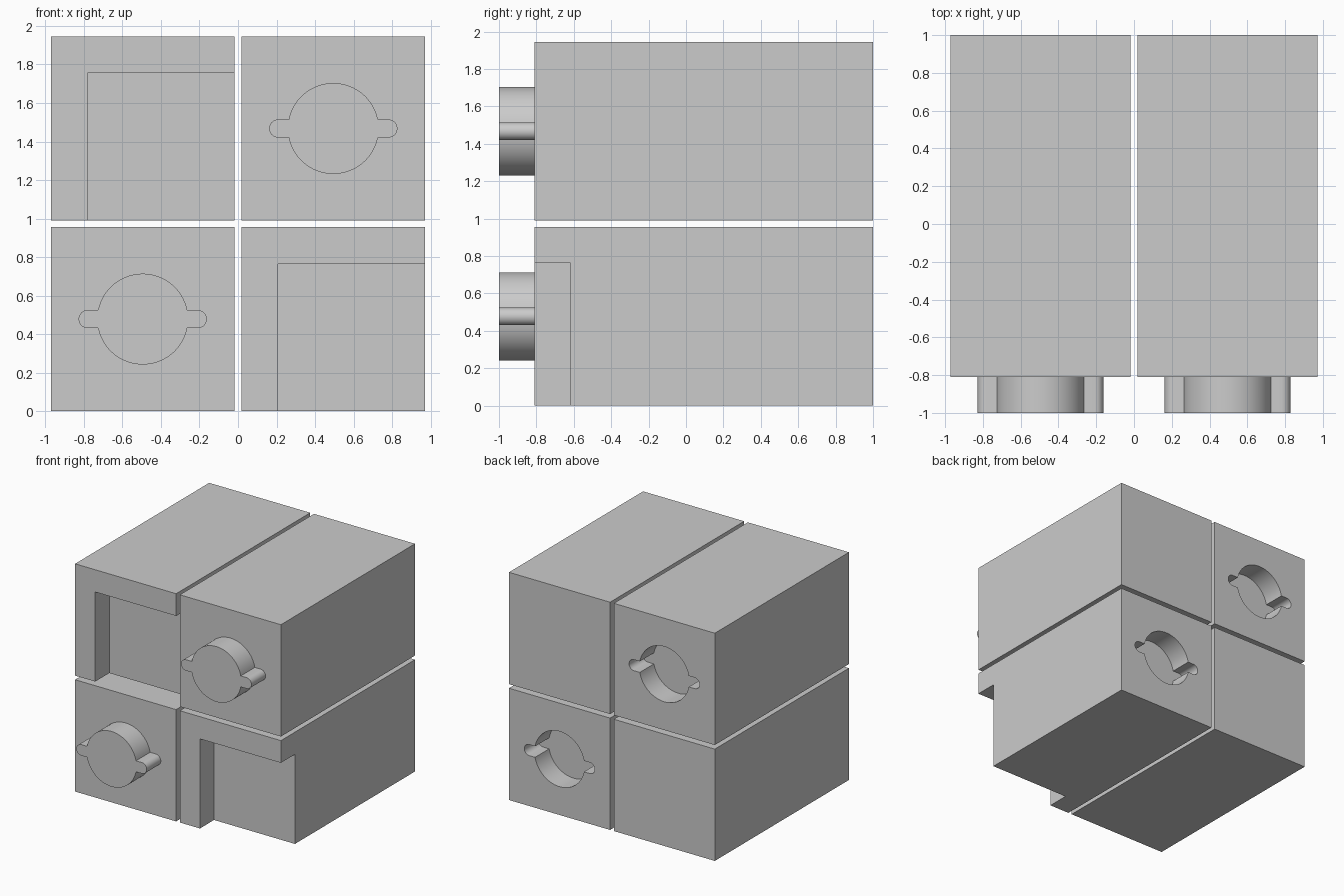
import bpy
import math

if "Cube" in bpy.data.objects:
    bpy.data.objects.remove(bpy.data.objects["Cube"])

SIZE = 0.955                  # block width and height
GAP = 0.035                   # clearance between blocks
FRONT, BACK = -0.81, 1.0      # block depth range
STEP = 0.19                   # peg length, notch depth and socket depth
RIM = 0.19                    # width of the rim beside the notch


def prism(name, outline, y0, y1):
    """Extrude an (x, z) outline, counter-clockwise seen from the front, along y."""
    n = len(outline)
    verts = [(x, y, z) for y in (y0, y1) for x, z in outline]
    faces = [list(range(n)), list(range(2 * n - 1, n - 1, -1))]
    faces += [[i, i + n, (i + 1) % n + n, (i + 1) % n] for i in range(n)]
    mesh = bpy.data.meshes.new(name)
    mesh.from_pydata(verts, [], faces)
    obj = bpy.data.objects.new(name, mesh)
    bpy.context.collection.objects.link(obj)
    return obj


def rect(x0, x1, z0, z1):
    return [(x0, z0), (x1, z0), (x1, z1), (x0, z1)]


def arc(cx, cz, r, a0, a1, steps):
    return [(cx + r * math.cos(a0 + (a1 - a0) * i / steps),
             cz + r * math.sin(a0 + (a1 - a0) * i / steps)) for i in range(steps + 1)]


def key_outline(cx, cz, r=0.236, ear=0.047, reach=0.333):
    """Round key with a rounded ear on each side."""
    a = math.asin(ear / r)
    half = arc(0, 0, ear, -math.pi / 2, math.pi / 2, 16)
    half = [(x + reach - ear, z) for x, z in half]
    half += arc(0, 0, r, a, math.pi - a, 40)
    return [(cx + s * x, cz + s * z) for s in (1, -1) for x, z in half]


def combine(obj, tool, operation):
    mod = obj.modifiers.new(operation.lower(), 'BOOLEAN')
    mod.operation, mod.solver, mod.object = operation, 'EXACT', tool
    bpy.context.view_layer.objects.active = obj
    bpy.ops.object.modifier_apply(modifier=mod.name)
    bpy.data.objects.remove(tool)


for row, z0 in (("lower", 0.0), ("upper", SIZE + GAP)):
    for side, x0 in (("left", -SIZE - GAP / 2), ("right", GAP / 2)):
        x1, z1 = x0 + SIZE, z0 + SIZE
        key = key_outline((x0 + x1) / 2, (z0 + z1) / 2)
        has_peg = (row, side) in (("lower", "left"), ("upper", "right"))
        kind = "peg_block" if has_peg else "socket_block"
        block = prism(f"{row}_{side}_{kind}", rect(x0, x1, z0, z1), FRONT, BACK)
        if has_peg:
            # Key-shaped peg on the front
            combine(block, prism("peg", key, FRONT - STEP, FRONT + 0.1), 'UNION')
        else:
            # Corner notch in the front, key-shaped socket in the back
            notch = rect(x0 + RIM, x1 + 0.1, z0 - 0.1, z1 - RIM)
            combine(block, prism("notch", notch, FRONT - 0.1, FRONT + STEP), 'DIFFERENCE')
            combine(block, prism("socket", key, BACK - STEP, BACK + 0.1), 'DIFFERENCE')
        bpy.ops.object.select_all(action='DESELECT')
        block.select_set(True)
        bpy.context.view_layer.objects.active = block
        bpy.ops.object.shade_smooth_by_angle(angle=math.radians(30))
